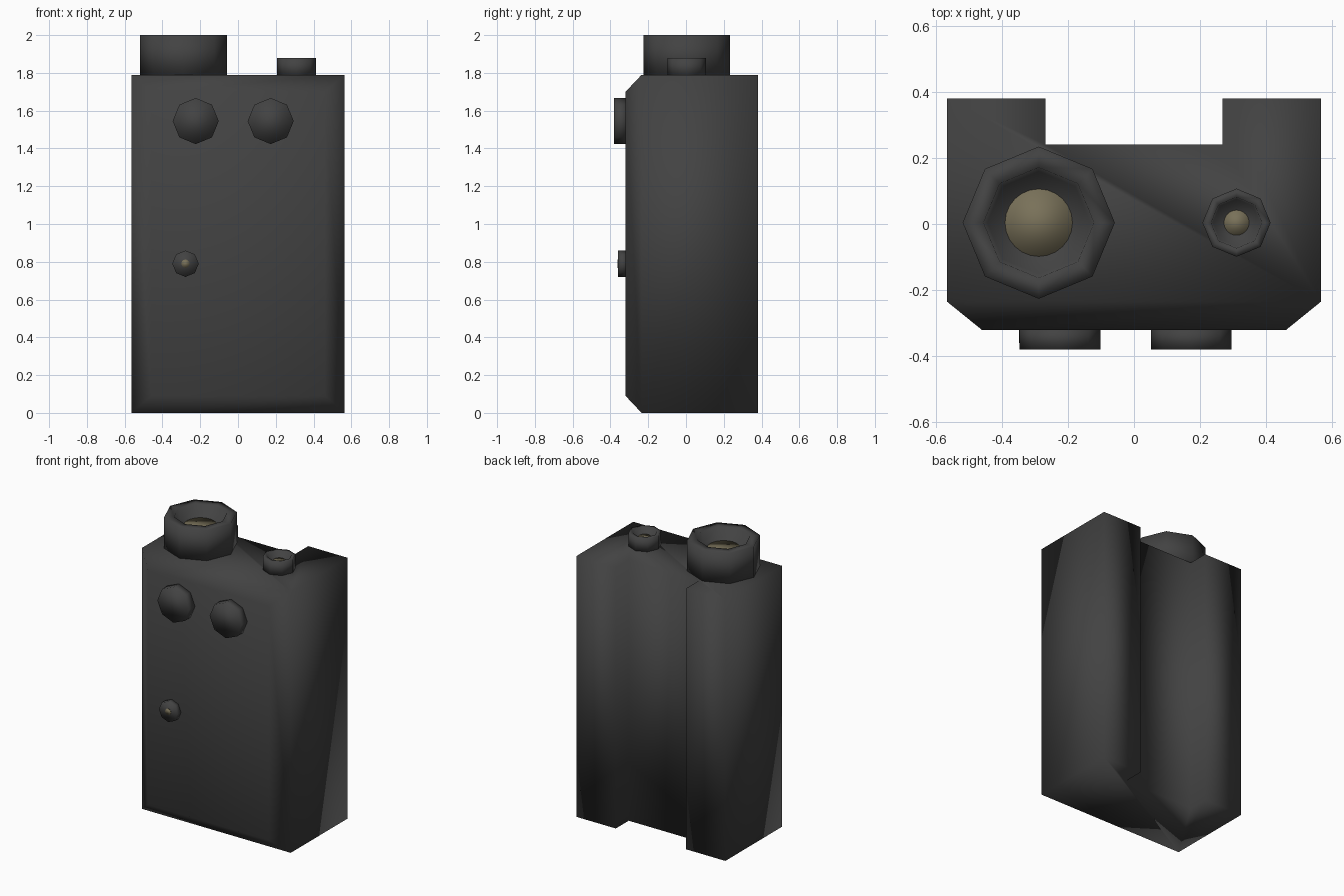
import bpy, math
from mathutils import Matrix

if "Cube" in bpy.data.objects:
    bpy.data.objects.remove(bpy.data.objects["Cube"])


def material(name, rgb):
    m = bpy.data.materials.new(name)
    m.diffuse_color = (*rgb, 1)
    m.use_nodes = True
    m.node_tree.nodes["Principled BSDF"].inputs["Base Color"].default_value = m.diffuse_color
    return m


DARK = material("charcoal", (0.055, 0.055, 0.055))
BEIGE = material("dull_beige", (0.19, 0.165, 0.1))


def make(name, verts, faces, mat, smooth=True):
    me = bpy.data.meshes.new(name)
    me.from_pydata(verts, [], faces)
    me.materials.append(mat)
    for p in me.polygons:
        p.use_smooth = smooth
    ob = bpy.data.objects.new(name, me)
    bpy.context.collection.objects.link(ob)
    return ob


def lathe(name, profile, place, mat=DARK, n=8):
    """Revolve (radius, height) points around local z, capped at both ends."""
    verts, faces = [], []
    for r, h in profile:
        for i in range(n):
            a = 2 * math.pi * i / n
            verts.append((r * math.cos(a), r * math.sin(a), h))
    for k in range(len(profile) - 1):
        for i in range(n):
            j = (i + 1) % n
            faces.append((k * n + i, k * n + j, (k + 1) * n + j, (k + 1) * n + i))
    last = (len(profile) - 1) * n
    faces.append(tuple(range(n - 1, -1, -1)))
    faces.append(tuple(last + i for i in range(n)))
    ob = make(name, verts, faces, mat)
    ob.matrix_world = place
    return ob


# body: U-shaped block with a chamfered front panel
H, W = 1.79, 0.565
outline = [(-W, -0.235), (W, -0.235), (W, 0.38), (0.267, 0.38),
           (0.267, 0.24), (-0.267, 0.24), (-0.267, 0.38), (-W, 0.38)]
n = len(outline)
verts = [(x, y, 0) for x, y in outline] + [(x, y, H) for x, y in outline]
verts += [(x, -0.32, z) for x, z in
          [(-0.46, 0.09), (0.46, 0.09), (0.46, 1.70), (-0.46, 1.70)]]
faces = [tuple(range(n - 1, -1, -1)), tuple(range(n, 2 * n))]
faces += [(i, (i + 1) % n, n + (i + 1) % n, n + i) for i in range(1, n)]
rim, panel = [0, 1, n + 1, n], [2 * n + i for i in range(4)]
faces.append(tuple(panel))
for i in range(4):
    j = (i + 1) % 4
    faces.append((rim[i], rim[j], panel[j], panel[i]))
make("body", verts, faces, DARK)


# hollow knobs on top, each with a beige disc on its recessed floor
def top_knob(name, x, r, inner, top, depth, disc):
    place = Matrix.Translation((x, 0.004, 0))
    lathe(name, [(r, H - 0.01), (r, top), (inner, top), (inner * 0.93, top - depth)], place)
    z = top - depth
    lathe(name + "_disc", [(disc, z), (disc, z + 0.003)], place, BEIGE, 24)


top_knob("large_knob", -0.288, 0.23, 0.167, 2.0, 0.07, 0.102)
top_knob("small_knob", 0.31, 0.103, 0.077, 1.88, 0.035, 0.038)


# buttons on the front panel
def front_place(x, z):
    return Matrix.Translation((x, -0.31, z)) @ Matrix.Rotation(math.pi / 2, 4, 'X')


for side, x in (("left", -0.224), ("right", 0.173)):
    lathe(side + "_button", [(0.122, 0), (0.122, 0.07)], front_place(x, 1.545))

place = front_place(-0.278, 0.79)
lathe("small_button", [(0.07, 0), (0.07, 0.05)], place)
lathe("small_button_disc", [(0.022, 0.05), (0.022, 0.052)], place, BEIGE, 12)
